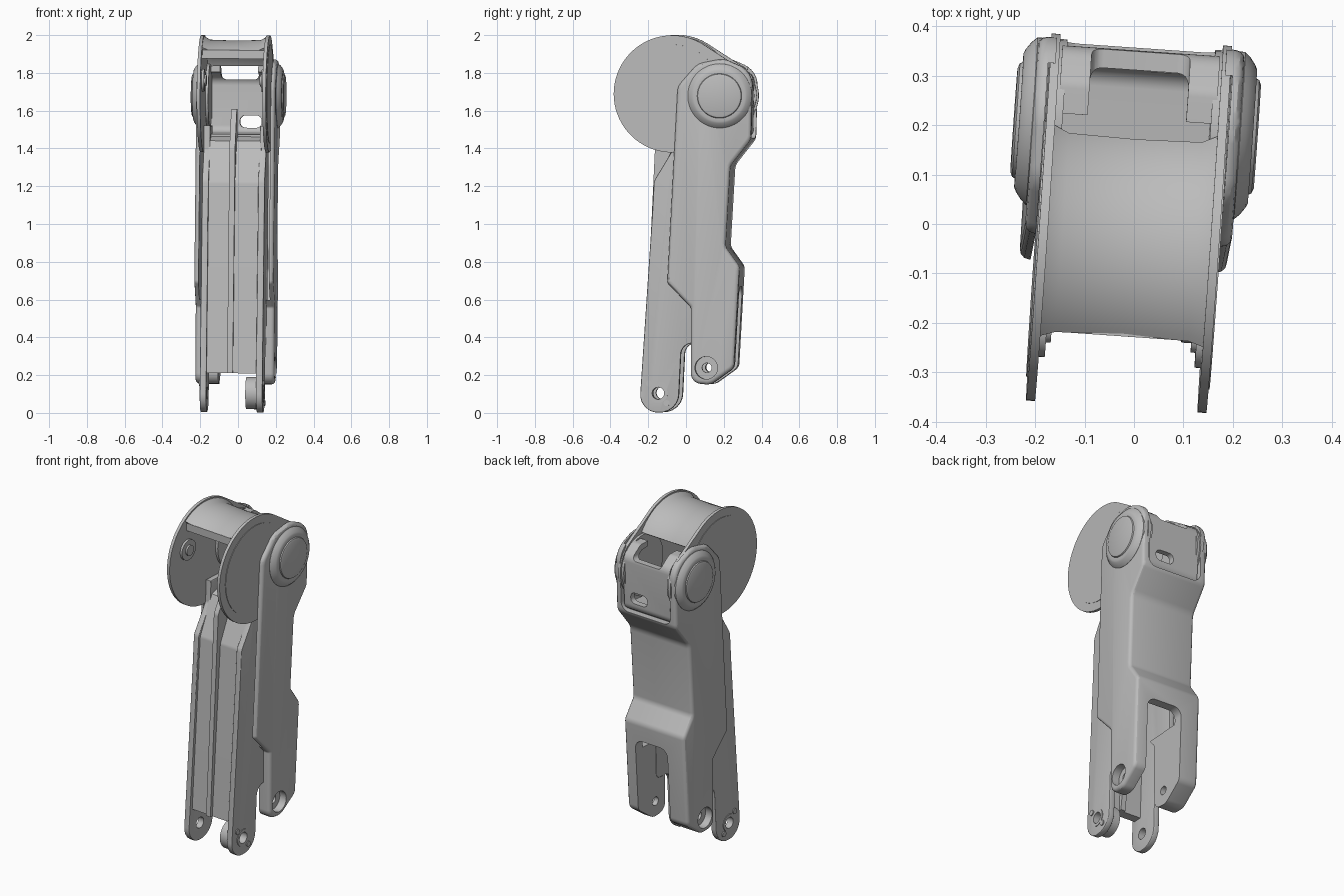
import bpy, bmesh, math
from mathutils import Vector, Matrix

cube = bpy.data.objects.get("Cube")
if cube:
    bpy.data.objects.remove(cube, do_unlink=True)

grey = bpy.data.materials.new("plain_grey")
grey.use_nodes = True
grey.diffuse_color = (0.5, 0.5, 0.5, 1)
grey.node_tree.nodes["Principled BSDF"].inputs["Base Color"].default_value = (0.5, 0.5, 0.5, 1)
parts = []
HUB = (-0.075, 1.69)     # big disc centre (y, z)
PIVOT = (0.18, 1.68)     # ear joint centre
FOOT = (-0.15, 0.105)    # front arm foot hole
HEEL = (0.108, 0.24)     # rear shell foot hole


def finish(name, bm):
    bmesh.ops.recalc_face_normals(bm, faces=bm.faces)
    mesh = bpy.data.meshes.new(name)
    bm.to_mesh(mesh)
    bm.free()
    mesh.materials.append(grey)
    obj = bpy.data.objects.new(name, mesh)
    bpy.context.collection.objects.link(obj)
    parts.append(obj)
    return obj


def fillet(pts, steps=6):
    """Round each (y, z, radius) corner of an outline."""
    out = []
    for i, p in enumerate(pts):
        c, r = Vector(p[:2]), (p[2] if len(p) > 2 else 0)
        a, b = Vector(pts[i - 1][:2]) - c, Vector(pts[(i + 1) % len(pts)][:2]) - c
        if r == 0:
            out.append(c)
            continue
        half = a.angle(b) / 2
        t = min(r / math.tan(half), 0.48 * a.length, 0.48 * b.length)
        p0, p1 = c + a.normalized() * t, c + b.normalized() * t
        centre = c + (a.normalized() + b.normalized()).normalized() * t / math.cos(half)
        v0, v1 = p0 - centre, p1 - centre
        for k in range(steps + 1):
            f = k / steps
            out.append(centre + v0.lerp(v1, f).normalized() * v0.length)
    return out


def prism(name, pts, x0, x1, bevel=0):
    """Extrude a side outline along x."""
    bm = bmesh.new()
    face = bm.faces.new([bm.verts.new((x0, p[0], p[1])) for p in fillet(pts)])
    ext = bmesh.ops.extrude_face_region(bm, geom=[face])
    new = [g for g in ext["geom"] if isinstance(g, bmesh.types.BMVert)]
    bmesh.ops.translate(bm, verts=new, vec=(x1 - x0, 0, 0))
    if bevel:
        rim = [e for e in bm.edges if abs(e.verts[0].co.x - e.verts[1].co.x) < 1e-6]
        bmesh.ops.bevel(bm, geom=rim, offset=bevel, segments=3, profile=0.5, affect='EDGES')
    return finish(name, bm)


def lathe(name, profile, centre, start=0, sweep=360, seg=64, closed=False):
    """Turn (x, radius) points about an x axis through centre; angle 0 is up, + is back."""
    bm = bmesh.new()
    verts = [bm.verts.new((x, centre[0] + r * math.sin(math.radians(start)),
                           centre[1] + r * math.cos(math.radians(start)))) for x, r in profile]
    geom = [bm.edges.new((a, b)) for a, b in zip(verts, verts[1:])]
    if closed:
        geom = [bm.faces.new(verts)] if sweep < 360 else geom + [bm.edges.new((verts[-1], verts[0]))]
    bmesh.ops.spin(bm, geom=verts + list(bm.edges) + list(bm.faces), cent=(0, *centre), axis=(1, 0, 0),
                   angle=-math.radians(sweep), steps=seg)
    bmesh.ops.remove_doubles(bm, verts=bm.verts, dist=1e-5)
    return finish(name, bm)


def drum(name, centre, r, x0, x1, hole=0):
    prof = [(x0, hole), (x0, r), (x1, r), (x1, hole)]
    return lathe(name, prof, centre, seg=40, closed=hole > 0)


def cut(obj, *cutters):
    for c in cutters:
        mod = obj.modifiers.new("cut", 'BOOLEAN')
        mod.operation, mod.solver, mod.object = 'DIFFERENCE', 'EXACT', c
    dg = bpy.context.evaluated_depsgraph_get()
    mesh = bpy.data.meshes.new_from_object(obj.evaluated_get(dg))
    obj.modifiers.clear()
    obj.data = mesh
    for c in cutters:
        parts.remove(c)
        bpy.data.objects.remove(c, do_unlink=True)


def box(name, x0, x1, y0, y1, z0, z1, round_r=0):
    """Block whose corners are rounded as seen from the front."""
    bm = bmesh.new()
    pts = fillet([(x0, z0, round_r), (x1, z0, round_r), (x1, z1, round_r), (x0, z1, round_r)])
    face = bm.faces.new([bm.verts.new((p[0], y0, p[1])) for p in pts])
    ext = bmesh.ops.extrude_face_region(bm, geom=[face])
    bmesh.ops.translate(bm, verts=[g for g in ext["geom"] if isinstance(g, bmesh.types.BMVert)],
                        vec=(0, y1 - y0, 0))
    return finish(name, bm)


# Rear shell: solid outline hollowed into a channel with a mouth, then a foot slot
shell = prism("rear_shell", [
    (-0.045, 1.73, 0.08), (0.06, 1.85, 0.1), (0.20, 1.878, 0.12), (0.355, 1.81, 0.13),
    (0.345, 1.45, 0.06), (0.235, 1.31, 0.08), (0.21, 0.88, 0.05), (0.285, 0.775, 0.05),
    (0.255, 0.24, 0.05), (0.13, 0.15, 0.07), (0.025, 0.16, 0.08), (0.025, 0.56, 0.02),
    (-0.10, 0.69, 0.03)], -0.21, 0.21, 0.02)
hollow = prism("hollow", [
    (-0.4, 0.6), (0.215, 0.6), (0.238, 0.755, 0.04), (0.168, 0.87, 0.05),
    (0.195, 1.33, 0.08), (0.3, 1.465, 0.05), (0.3, 2.1), (-0.4, 2.1)], -0.187, 0.187)
# The legs beside the slot stay solid: the left one thin, the right one wide
cut(shell, hollow,
    box("mouth", -0.172, 0.172, 0.15, 0.6, 1.455, 2.2, 0.05),
    box("slot", -0.088, 0.135, -0.2, 0.6, -0.3, 0.67, 0.05),
    drum("left_recess", HEEL, 0.06, 0.165, 0.4), drum("right_recess", HEEL, 0.06, -0.4, -0.165),
    drum("heel_hole", HEEL, 0.025, -0.5, 0.5))

# Joint bosses and washers on both sides
for side, s in (("left", 1), ("right", -1)):
    boss = [(0.185, 0.17), (0.211, 0.17), (0.222, 0.16), (0.233, 0.145), (0.237, 0.136),
            (0.237, 0.118), (0.243, 0.115), (0.247, 0.105), (0.247, 0)]
    lathe(side + "_joint_boss", [(s * x, r) for x, r in boss], PIVOT)
    drum(side + "_joint_washer", PIVOT, 0.17, s * 0.15, s * 0.166)

# Bridge between the ears, with a top notch and a small window
bridge = prism("joint_bridge", [
    (0.20, 1.835), (0.265, 1.835, 0.04), (0.338, 1.78, 0.06), (0.332, 1.45, 0.05), (0.0, 1.45),
    (0.0, 1.475), (0.298, 1.485, 0.04), (0.308, 1.76, 0.05), (0.255, 1.80, 0.03), (0.20, 1.805)],
    -0.16, 0.16)
cut(bridge, box("notch", -0.10, 0.10, 0.1, 0.6, 1.765, 2.0, 0.025),
    box("window", 0.0, 0.115, 0.2, 0.6, 1.51, 1.575, 0.028))

# Big discs, each drawn out to wrap the joint
WRAP = 0.18
phi = math.acos((0.31 - WRAP) / (PIVOT[0] - HUB[0]))
rim = []
for (cy, cz), r, a0, a1 in ((HUB, 0.31, phi, 2 * math.pi - phi), (PIVOT, WRAP, -phi, phi)):
    for k in range(49):
        a = a0 + (a1 - a0) * k / 48
        rim.append((cy + r * math.cos(a), cz + r * math.sin(a)))
PIN = (-0.235, 1.76)
for side, s in (("left", 1), ("right", -1)):
    prism(side + "_disc", rim, s * 0.165, s * 0.183)
    drum(side + "_disc_face", HUB, 0.262, s * 0.17, s * 0.186)
    drum(side + "_inner_boss", PIN, 0.06, s * 0.152, s * 0.17)
    drum(side + "_inner_pin", PIN, 0.03, s * 0.142, s * 0.155)

# Flared band over the discs
lathe("disc_band", [(-0.178, 0.309), (-0.135, 0.285), (0, 0.281), (0.135, 0.285), (0.178, 0.309),
                    (0.178, 0.285), (0.135, 0.262), (-0.135, 0.262), (-0.178, 0.285)],
      HUB, -36, 92, 32, True)
box("band_front_lip", -0.17, 0.17, -0.242, -0.222, 1.875, 1.92)

# Front arm: two side plates, a web and a central rib
for side, s in (("left", 1), ("right", -1)):
    plate = prism(side + "_arm_plate", [
        (-0.252, 0.003, 0.1), (-0.045, 0.003, 0.1), (-0.027, 0.37, 0.06), (0.10, 0.37, 0.03),
        (0.12, 1.52), (-0.07, 1.52), (-0.075, 1.39, 0.03), (-0.172, 1.23, 0.06), (-0.182, 1.05)],
        s * 0.132, s * 0.166, 0.004)
    cut(plate, drum("foot_hole", FOOT, 0.032, -0.4, 0.4))
    # Raised ring and small bolts round the foot hole
    drum(side + "_foot_ring", FOOT, 0.05, s * 0.16, s * 0.17, 0.032)
    for dy, dz in ((-0.048, 0.052), (0.045, -0.052)):
        drum(side + "_foot_bolt", (FOOT[0] + dy, FOOT[1] + dz), 0.016, s * 0.16, s * 0.172)
drum("left_foot_lug", FOOT, 0.085, 0.075, 0.14, 0.032)
prism("arm_web", [(-0.218, 0.21), (-0.158, 1.22, 0.05), (-0.06, 1.44), (0.02, 1.47), (-0.11, 1.2),
                  (-0.165, 0.21)], -0.14, 0.14)
prism("arm_rib", [(-0.235, 0.21), (-0.178, 1.40, 0.05), (-0.06, 1.61, 0.03), (0.0, 1.61),
                  (0.0, 1.3), (-0.15, 0.21)], -0.022, 0.008)

# Turn and lean the whole assembly slightly, then shade it
turn = (Matrix.Translation((-0.021, 0.014, 0)) @ Matrix.Rotation(math.radians(0.4), 4, 'Y')
        @ Matrix.Rotation(math.radians(-4), 4, 'Z'))
bpy.ops.object.select_all(action='DESELECT')
for obj in parts:
    obj.data.transform(turn)
    obj.select_set(True)
bpy.context.view_layer.objects.active = shell
bpy.ops.object.shade_smooth_by_angle(angle=math.radians(30))
